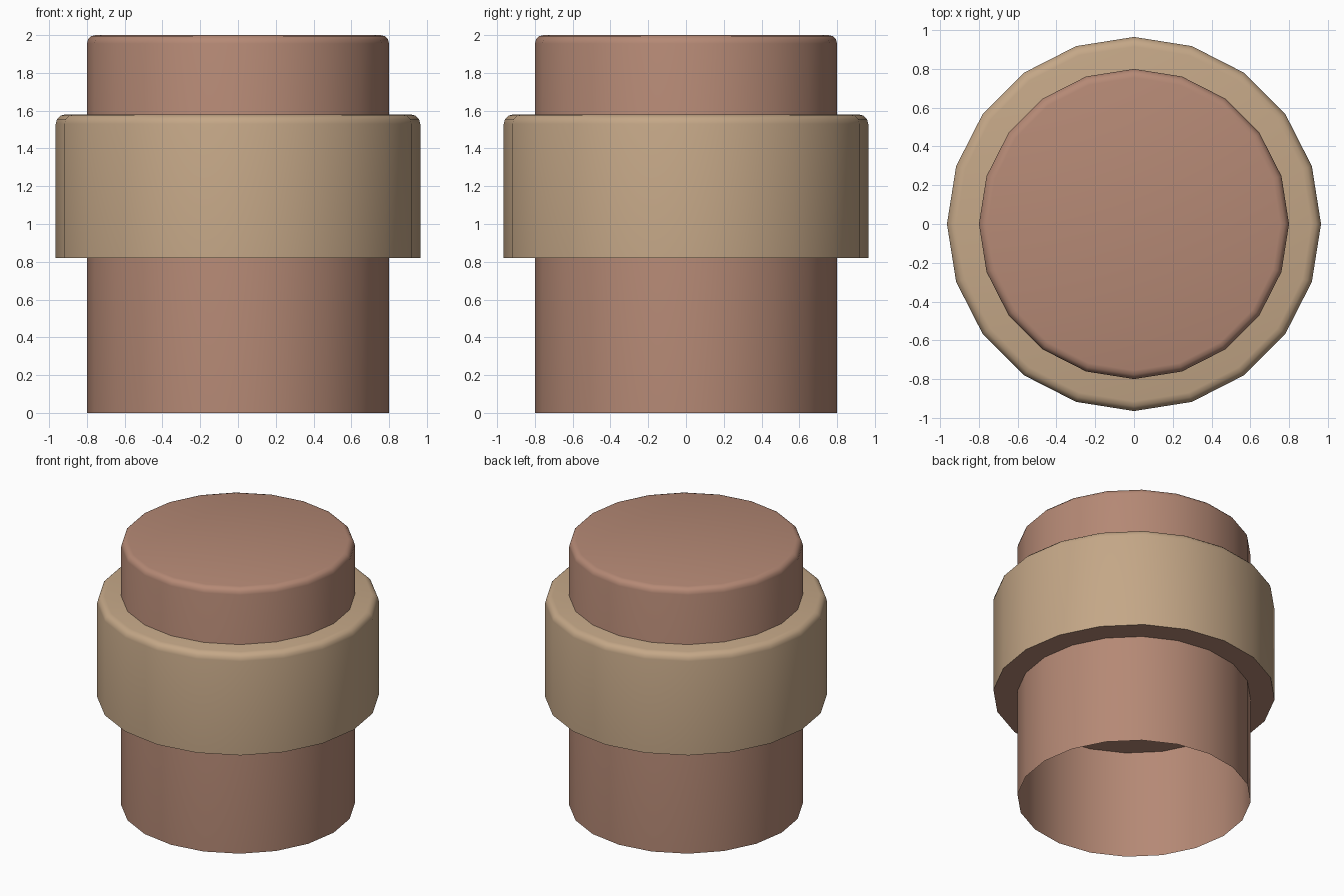
import bpy, math

if "Cube" in bpy.data.objects:
    bpy.data.objects.remove(bpy.data.objects["Cube"])

SIDES = 20


def material(name, rgb):
    m = bpy.data.materials.new(name)
    m.diffuse_color = (*rgb, 1)
    m.use_nodes = True
    m.node_tree.nodes["Principled BSDF"].inputs["Base Color"].default_value = m.diffuse_color
    return m


brown = material("clay brown", (0.462, 0.250, 0.178))
tan = material("sandy tan", (0.552, 0.386, 0.242))


def rounded_drum(name, radius, z0, z1, bevel, mats, bottom=False, steps=3):
    """Lathe a drum with a rounded top rim; the bottom may stay open."""
    profile = [(radius, z0)]
    for i in range(steps + 1):
        a = math.pi / 2 * i / steps
        profile.append((radius - bevel + bevel * math.cos(a),
                        z1 - bevel + bevel * math.sin(a)))
    verts, faces = [], []
    for r, z in profile:
        for k in range(SIDES):
            t = 2 * math.pi * k / SIDES
            verts.append((r * math.cos(t), r * math.sin(t), z))
    rings = len(profile)
    for j in range(rings - 1):
        for k in range(SIDES):
            n = (k + 1) % SIDES
            faces.append((j * SIDES + k, j * SIDES + n,
                          (j + 1) * SIDES + n, (j + 1) * SIDES + k))
    faces.append(tuple((rings - 1) * SIDES + k for k in range(SIDES)))
    if bottom:
        faces.append(tuple(reversed(range(SIDES))))
    me = bpy.data.meshes.new(name)
    me.from_pydata(verts, [], faces)
    for m in mats:
        me.materials.append(m)
    # undersides take the last material
    for p in me.polygons:
        if p.normal.z < -0.9:
            p.material_index = len(mats) - 1
    ob = bpy.data.objects.new(name, me)
    bpy.context.collection.objects.link(ob)
    bpy.ops.object.select_all(action='DESELECT')
    ob.select_set(True)
    bpy.context.view_layer.objects.active = ob
    bpy.ops.object.shade_smooth_by_angle(angle=math.radians(35))
    return ob


# Inner body: open at the bottom
rounded_drum("body", 0.80, 0.0, 2.0, 0.045, [brown])
# Wide collar: closed underneath with a brown disc
rounded_drum("collar", 0.965, 0.82, 1.58, 0.05, [tan, brown], bottom=True)
